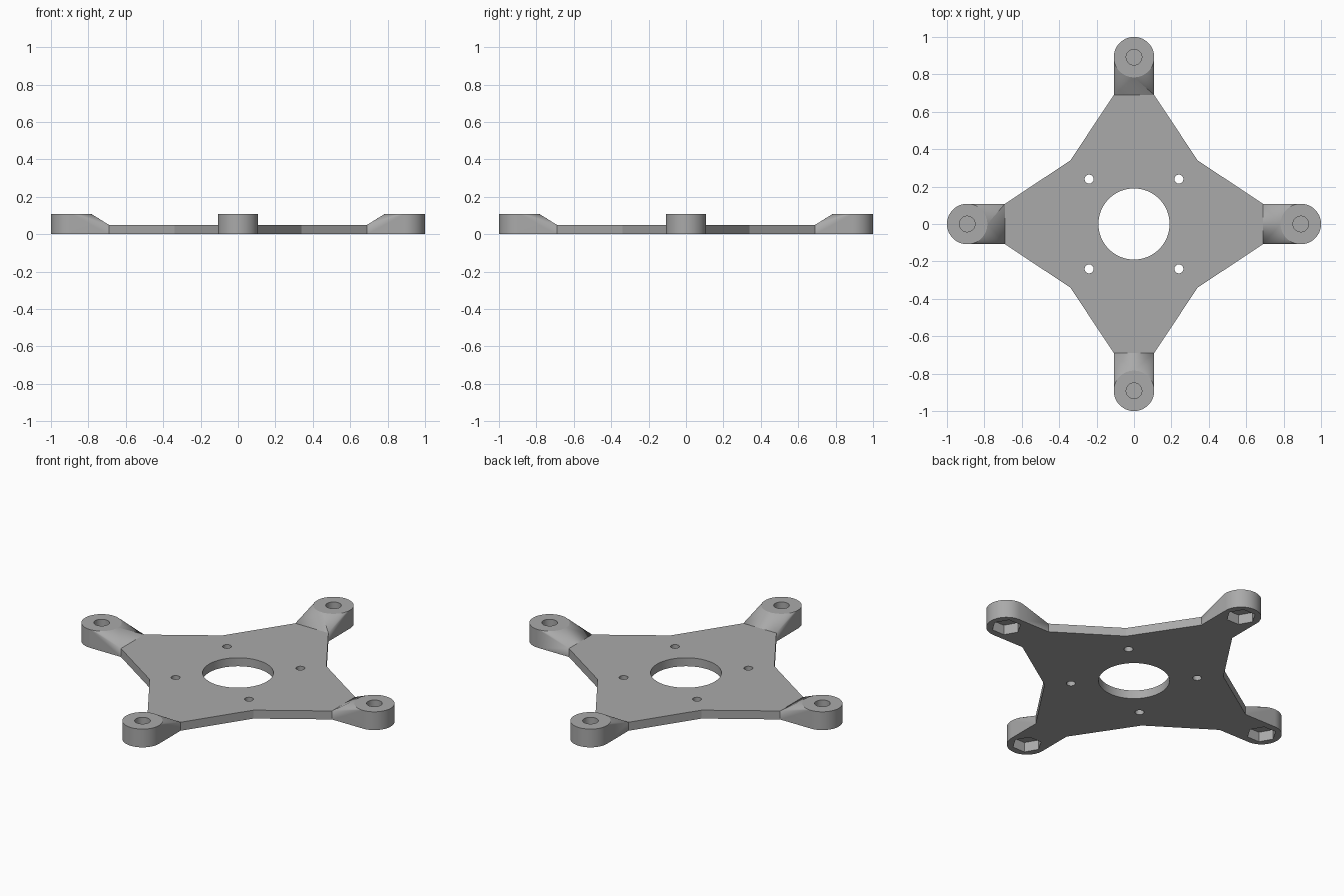
import bpy, bmesh
from math import cos, sin, pi, radians
from mathutils import Matrix

if "Cube" in bpy.data.objects:
    bpy.data.objects.remove(bpy.data.objects["Cube"], do_unlink=True)

PLATE_H, BOSS_H = 0.05, 0.108      # plate and boss heights
BOSS_R, BOSS_X = 0.108, 0.892      # boss radius and distance from centre
ARM_X, WAIST = 0.69, 0.34          # arm end and inner corner of the outline

grey = bpy.data.materials.new("light grey")
grey.use_nodes = True
grey.diffuse_color = (0.4, 0.4, 0.4, 1)
grey.node_tree.nodes["Principled BSDF"].inputs["Base Color"].default_value = grey.diffuse_color


def finish(bm, name):
    bmesh.ops.recalc_face_normals(bm, faces=bm.faces)
    mesh = bpy.data.meshes.new(name)
    bm.to_mesh(mesh)
    bm.free()
    mesh.materials.append(grey)
    ob = bpy.data.objects.new(name, mesh)
    bpy.context.collection.objects.link(ob)
    return ob


def ring(n, r, x=0, y=0, turn=0):
    return [(x + r * cos(turn + 2 * pi * i / n), y + r * sin(turn + 2 * pi * i / n))
            for i in range(n)]


def prism(name, outline, z0, z1):
    bm = bmesh.new()
    face = bm.faces.new([bm.verts.new((x, y, z0)) for x, y in outline])
    top = bmesh.ops.extrude_face_region(bm, geom=[face])["geom"]
    bmesh.ops.translate(bm, vec=(0, 0, z1 - z0),
                        verts=[v for v in top if isinstance(v, bmesh.types.BMVert)])
    return finish(bm, name)


def combine(target, other, operation):
    mod = target.modifiers.new("combine", "BOOLEAN")
    mod.operation, mod.solver, mod.object = operation, "EXACT", other
    bpy.context.view_layer.objects.active = target
    bpy.ops.object.modifier_apply(modifier=mod.name)
    bpy.data.objects.remove(other, do_unlink=True)


# Four-pointed plate
outline = []
for k in range(4):
    c, s = round(cos(k * pi / 2)), round(sin(k * pi / 2))
    for x, y in ((ARM_X, -BOSS_R), (ARM_X, BOSS_R), (WAIST, WAIST)):
        outline.append((x * c - y * s, x * s + y * c))
bracket = prism("mounting_plate", outline, 0, PLATE_H)

# Raised bosses, each hulled back to the end of its arm
for k in range(4):
    bm = bmesh.new()
    for x, y in ring(64, BOSS_R, BOSS_X):
        for z in (0, BOSS_H):
            bm.verts.new((x, y, z))
    for y in (-BOSS_R, BOSS_R):
        for z in (0, PLATE_H):
            bm.verts.new((ARM_X, y, z))
    bmesh.ops.convex_hull(bm, input=bm.verts)
    bmesh.ops.dissolve_limit(bm, angle_limit=radians(0.5), verts=bm.verts, edges=bm.edges)
    bm.transform(Matrix.Rotation(k * pi / 2, 4, "Z"))
    combine(bracket, finish(bm, "boss"), "UNION")

# Centre opening and four small screw holes
combine(bracket, prism("centre_cutter", ring(96, 0.19), -0.1, 0.2), "DIFFERENCE")
for x in (-0.24, 0.24):
    for y in (-0.24, 0.24):
        combine(bracket, prism("screw_cutter", ring(32, 0.024, x, y), -0.1, 0.2), "DIFFERENCE")

# Boss holes from above and hexagonal nut pockets from below, with a thin web between
for k in range(4):
    x, y = BOSS_X * cos(k * pi / 2), BOSS_X * sin(k * pi / 2)
    combine(bracket, prism("bolt_cutter", ring(32, 0.042, x, y), 0.066, 0.2), "DIFFERENCE")
    combine(bracket, prism("nut_cutter", ring(6, 0.08, x, y), -0.1, 0.058), "DIFFERENCE")

bpy.ops.object.select_all(action="DESELECT")
bracket.select_set(True)
bpy.context.view_layer.objects.active = bracket
bpy.ops.object.shade_smooth_by_angle(angle=radians(20))
